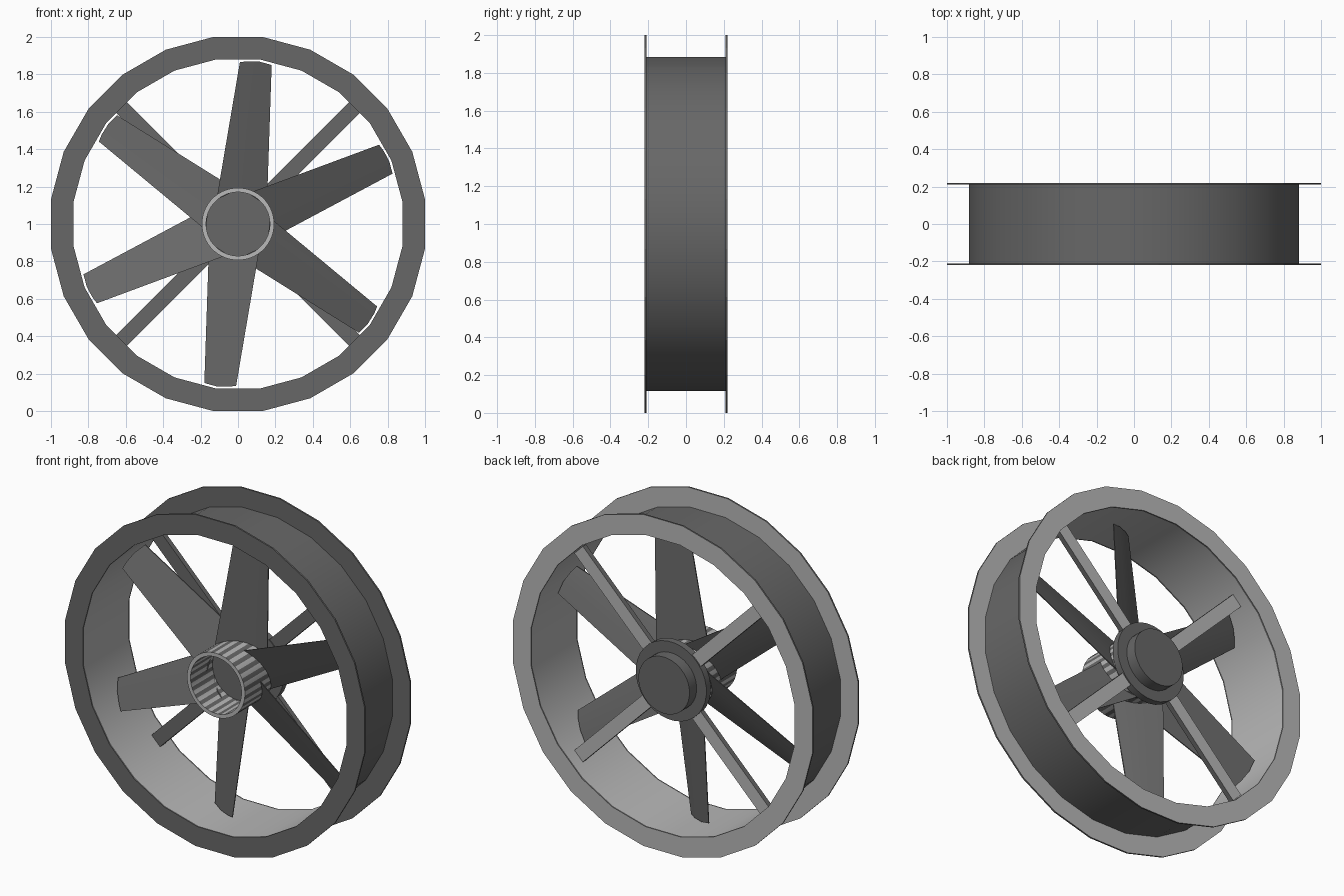
import bpy, bmesh
from math import cos, sin, pi, radians

if "Cube" in bpy.data.objects:
    bpy.data.objects.remove(bpy.data.objects["Cube"])

CZ = 1.0  # axis height; the axis runs along y


def material(name, value):
    m = bpy.data.materials.new(name)
    m.diffuse_color = (value, value, value, 1)
    m.use_nodes = True
    m.node_tree.nodes["Principled BSDF"].inputs["Base Color"].default_value = m.diffuse_color
    return m


DARK, LIGHT = material("dark_grey", 0.137), material("mid_grey", 0.48)


def finish(name, bm, smooth=False, is_light=None):
    """Make the object; faces picked by is_light(face) get the lighter grey."""
    bmesh.ops.remove_doubles(bm, verts=bm.verts, dist=1e-5)
    bmesh.ops.recalc_face_normals(bm, faces=bm.faces)
    bm.normal_update()
    for f in bm.faces:
        f.material_index = int(bool(is_light and is_light(f)))
    me = bpy.data.meshes.new(name)
    bm.to_mesh(me)
    bm.free()
    me.materials.append(DARK)
    me.materials.append(LIGHT)
    ob = bpy.data.objects.new(name, me)
    bpy.context.collection.objects.link(ob)
    if smooth:
        bpy.ops.object.select_all(action='DESELECT')
        ob.select_set(True)
        bpy.context.view_layer.objects.active = ob
        bpy.ops.object.shade_smooth_by_angle(angle=radians(30))
    return ob


def lathe(name, profile, sides, closed=True, smooth=True, is_light=None):
    """Revolve (radius, y) points about the fan axis; radius is to the flats."""
    bm = bmesh.new()
    k = 1 / cos(pi / sides)
    rings = []
    for r, y in profile:
        ring = []
        for i in range(sides):
            a = (i + 0.5) * 2 * pi / sides
            ring.append(bm.verts.new((r * k * sin(a), y, CZ + r * k * cos(a))))
        rings.append(ring)
    n = len(rings)
    for j in range(n if closed else n - 1):
        p, q = rings[j], rings[(j + 1) % n]
        for i in range(sides):
            i2 = (i + 1) % sides
            bm.faces.new((p[i], p[i2], q[i2], q[i]))
    if not closed:
        bm.faces.new(rings[0])
        bm.faces.new(rings[-1])
    return finish(name, bm, smooth, is_light)


def faces_back(f):
    return f.normal.y > 0.5


def faces_inward(f):
    c = f.calc_center_median()
    return f.normal.x * c.x + f.normal.z * (c.z - CZ) < -0.1


# Duct wall (lighter inside) and its two flanges
lathe("duct", [(0.88, -0.21), (0.883, -0.21), (0.883, 0.21), (0.88, 0.21)], 24,
      is_light=faces_inward)
for name, y0, y1 in (("front_flange", -0.22, -0.21), ("back_flange", 0.21, 0.22)):
    lathe(name, [(0.88, y0), (1.0, y0), (1.0, y1), (0.88, y1)], 24, smooth=False,
          is_light=faces_back)

# Open rotor hub cup, with a light rim and striped walls
HUB_SIDES = 48


def hub_light(f):
    c = f.calc_center_median()
    if len(f.verts) > 4:
        return False
    if f.normal.y < -0.5:
        return True
    from_axis = (c.x ** 2 + (c.z - CZ) ** 2) ** 0.5
    cosine = max(-1, min(1, (c.z - CZ) / from_axis))
    from math import acos
    a = acos(cosine) if c.x >= 0 else 2 * pi - acos(cosine)
    return round(a * HUB_SIDES / (2 * pi)) % 2 == 0


lathe("rotor_hub", [(0.17, 0.0), (0.17, -0.21), (0.193, -0.21), (0.193, 0.06)],
      HUB_SIDES, closed=False, is_light=hub_light)

# Motor neck, mounting disc and end cap behind the rotor
lathe("motor_housing", [(0.17, 0.06), (0.17, 0.10), (0.235, 0.10), (0.235, 0.142),
                        (0.17, 0.142), (0.17, 0.21)], 32, closed=False)

# Four flat diagonal struts from motor to duct
for i in range(4):
    a = radians(45 + 90 * i)
    bm = bmesh.new()
    bmesh.ops.create_cube(bm, size=1)
    for v in bm.verts:
        r = 0.54 + v.co.x * 0.68
        t = v.co.z * 0.08
        v.co = (r * cos(a) - t * sin(a), 0.12 + v.co.y * 0.03, CZ + r * sin(a) + t * cos(a))
    finish(f"strut_{i + 1}", bm, is_light=faces_back)

# Six pitched, tapering blades: (x, y, z) across the chord at root and tip
ROOT = ((-0.115, -0.06, 0.13), (-0.03, -0.022, 0.17), (0.07, 0.022, 0.17), (0.155, 0.06, 0.11))
TIP = ((0.01, -0.037, 0.865), (0.05, -0.017, 0.87), (0.115, 0.01, 0.868), (0.18, 0.038, 0.85))
HALF = (0.003, 0.006, 0.006, 0.003)  # half thickness across the chord

for i in range(6):
    a = radians(60 * i)
    bm = bmesh.new()

    def section(points):
        loop = [(x, y - h, z) for (x, y, z), h in zip(points, HALF)]
        loop += [(x, y + h, z) for (x, y, z), h in zip(points, HALF)][::-1]
        return [bm.verts.new((x * cos(a) + z * sin(a), y, CZ + z * cos(a) - x * sin(a)))
                for x, y, z in loop]

    root, tip = section(ROOT), section(TIP)
    n = len(root)
    for j in range(n):
        k = (j + 1) % n
        bm.faces.new((root[j], root[k], tip[k], tip[j]))
    for s in (root, tip):  # end caps
        for j in range(3):
            bm.faces.new((s[j], s[j + 1], s[6 - j], s[7 - j]))
    finish(f"blade_{i + 1}", bm, smooth=True)
